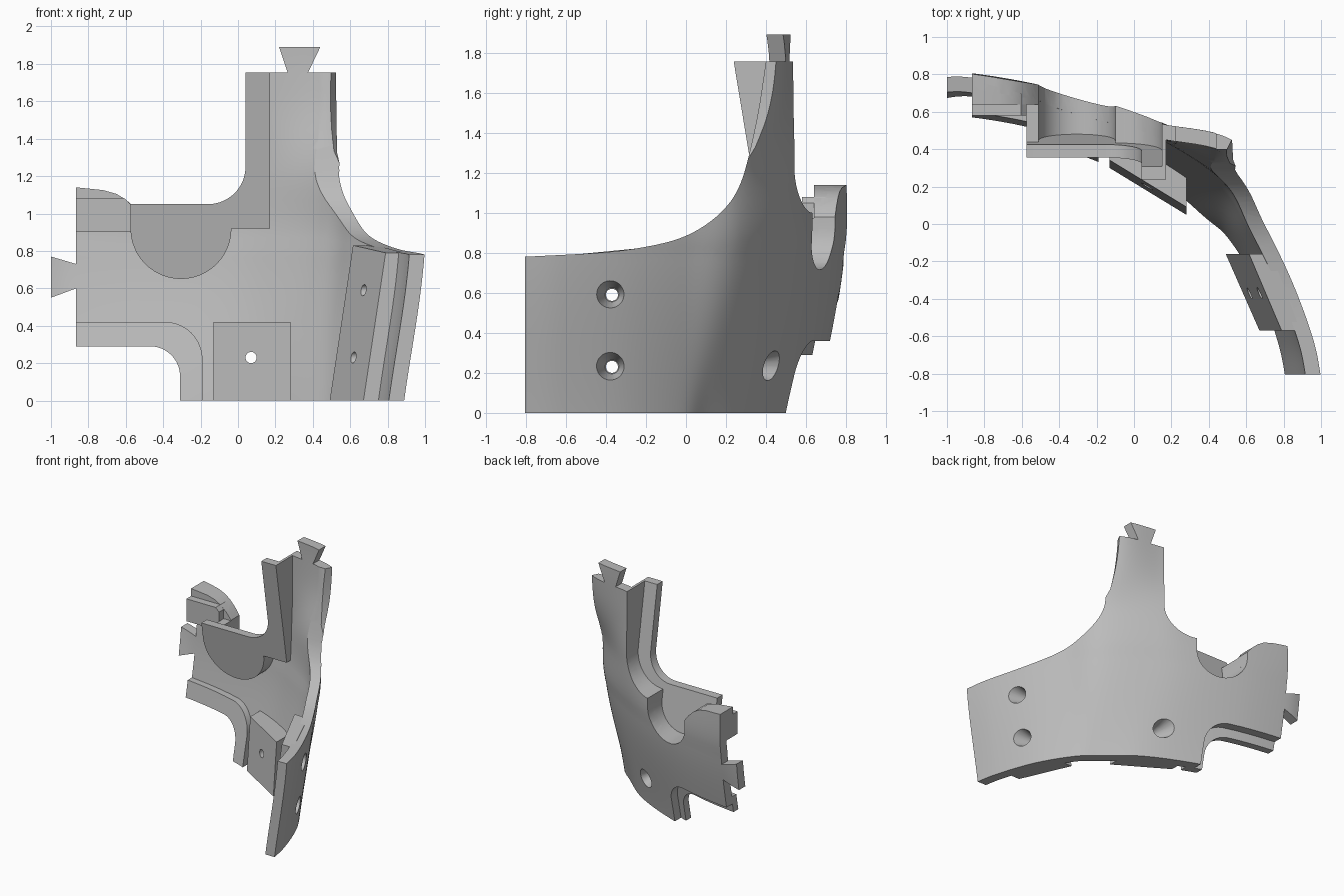
import bpy, bmesh, math
from mathutils import Vector

if "Cube" in bpy.data.objects:
    bpy.data.objects.remove(bpy.data.objects["Cube"])

grey = bpy.data.materials.new("plain_grey")
grey.use_nodes = True
grey.diffuse_color = (0.5, 0.5, 0.5, 1)
grey.node_tree.nodes["Principled BSDF"].inputs["Base Color"].default_value = (0.5, 0.5, 0.5, 1)


def make(name, bm):
    me = bpy.data.meshes.new(name)
    bm.to_mesh(me)
    bm.free()
    me.materials.append(grey)
    ob = bpy.data.objects.new(name, me)
    bpy.context.collection.objects.link(ob)
    return ob


def activate(ob):
    bpy.ops.object.select_all(action='DESELECT')
    ob.select_set(True)
    bpy.context.view_layer.objects.active = ob


def apply_mod(ob, kind, **settings):
    mod = ob.modifiers.new(kind.title(), kind)
    for key, value in settings.items():
        setattr(mod, key, value)
    activate(ob)
    bpy.ops.object.modifier_apply(modifier=mod.name)


def boolean(ob, cutter, op):
    apply_mod(ob, 'BOOLEAN', object=cutter, operation=op, solver='EXACT')


def prism(name, outline, front, back):
    """Solid between two mapped copies of a flat outline."""
    bm = bmesh.new()
    a = [bm.verts.new(front(*p)) for p in outline]
    b = [bm.verts.new(back(*p)) for p in outline]
    bm.faces.new(a)
    bm.faces.new(b[::-1])
    n = len(a)
    for i in range(n):
        bm.faces.new((a[i], b[i], b[(i + 1) % n], a[(i + 1) % n]))
    bmesh.ops.recalc_face_normals(bm, faces=bm.faces)
    return make(name, bm)


def arc(cx, cz, r, a0, a1, n=16):
    angles = [math.radians(a0 + (a1 - a0) * i / n) for i in range(n + 1)]
    return [(cx + r * math.cos(a), cz + r * math.sin(a)) for a in angles]


def spline(pts, t):
    """Smooth curve through evenly numbered points."""
    k = min(max(int(t), 0), len(pts) - 2)
    f = t - k
    p1, p2 = pts[k], pts[k + 1]
    p0 = pts[k - 1] if k > 0 else 2 * p1 - p2
    p3 = pts[k + 2] if k + 2 < len(pts) else 2 * p2 - p1
    return 0.5 * (2 * p1 + (p2 - p0) * f + (2 * p0 - 5 * p1 + 4 * p2 - p3) * f ** 2
                  + (3 * p1 - p0 - 3 * p2 + p3) * f ** 3)


# Plan curves of the outer face, from the bottom up; the last repeats above the neck
LEVELS = [0, 0.8, 1.2, 1.5, 1.76, 2.0]
CURVES = [[Vector(p) for p in row] for row in (
    [(-1.05, .65), (-.87, .65), (-.5, .58), (-.1, .44), (.2, .29),
     (.43, .1), (.57, -.03), (.735, -.3), (.85, -.62), (.9, -.87)],
    [(-1.05, .785), (-.87, .79), (-.5, .73), (-.1, .615), (.2, .475),
     (.53, .25), (.685, 0), (.84, -.3), (.96, -.62), (1.01, -.87)],
    [(-1.05, .80), (-.87, .80), (-.5, .73), (-.1, .625), (.17, .53),
     (.53, .3), (.69, .04), (.84, -.28), (.96, -.61), (1.01, -.87)],
    [(-1.05, .78), (-.87, .76), (-.5, .69), (-.1, .6), (.16, .535),
     (.527, .41), (.7, .15), (.87, -.2), (.98, -.55), (1.01, -.87)],
    [(-1.05, .75), (-.87, .73), (-.5, .66), (-.1, .59), (.15, .535),
     (.523, .45), (.7, .2), (.87, -.1), (.98, -.5), (1.01, -.87)])]
CURVES.append(CURVES[-1])


def surface(u, z):
    k = 0
    while k < len(LEVELS) - 2 and z > LEVELS[k + 1]:
        k += 1
    t = k + (z - LEVELS[k]) / (LEVELS[k + 1] - LEVELS[k])
    p = spline([spline(row, u) for row in CURVES], t)
    return (p.x, p.y, z)


def rim_height(u):
    return 0.81 + 0.007 * (9 - u) + 0.49 * math.exp(-1.7 * (u - 5) ** 0.85)


def shell(name, inset, thickness):
    """Curved wall: full height up to the neck edge, then a falling rim."""
    step, low, high, base, mid = 10, 26, 12, -0.03, rim_height(5)
    neck, last = 5 * step, 9 * step
    bm = bmesh.new()
    grid = []
    for i in range(last + 1):
        u = i / step
        top = mid if i <= neck else rim_height(u)
        heights = [base + (top - base) * j / low for j in range(low + 1)]
        if i <= neck:
            heights += [mid + 0.63 * j / high for j in range(1, high + 1)]
        grid.append([bm.verts.new(surface(u, z)) for z in heights])
    for a, b in zip(grid, grid[1:]):
        for j in range(min(len(a), len(b)) - 1):
            bm.faces.new((a[j], a[j + 1], b[j + 1], b[j]))
    bm.normal_update()
    for v, n in [(v, v.normal.copy()) for v in bm.verts]:
        v.co -= n * inset
    ob = make(name, bm)
    apply_mod(ob, 'SOLIDIFY', thickness=thickness, offset=-1, use_even_offset=True)
    return ob


def trim(ob, outline, front, back):
    cutter = prism("trim", outline, front, back)
    boolean(ob, cutter, 'INTERSECT')
    bpy.data.objects.remove(cutter)


def near_plane(x, z):
    return (x, -.805, z)


def far_plane(x, z):
    return (x, 1.5, z)


# Main wall with dovetail tabs, neck, bore notch and stepped lower corner
lip = [(-.51, .98), (-.55, 1.03), (-.6, 1.075), (-.65, 1.105), (-.72, 1.125), (-.865, 1.14)]
wall = shell("curved_wall", 0, 0.08)
trim(wall, [(1.3, 0), (1.3, 1.755), (.375, 1.755), (.44, 1.89), (.22, 1.89), (.265, 1.755), (.15, 1.755)]
     + arc(-.10, 1.25, .25, 0, -90) + arc(-.305, .92, .205, 0, -180) + lip
     + [(-.865, .73), (-1, .77), (-1, .55), (-.865, .6), (-.865, .36)]
     + arc(-.42, .19, .17, 90, 0) + [(-.25, 0)], near_plane, far_plane)

# Sweeping upper edge, cut square from the side
sweep = [Vector(p) for p in ((-.85, .778), (-.4, .803), (-.15, .84), (0, .885), (.12, .955),
                             (.21, 1.04), (.265, 1.13), (.305, 1.25), (.36, 1.5), (.4, 1.76))]
edge = [tuple(spline(sweep, i / 4)) for i in range(4 * len(sweep) - 3)]
trim(wall, [(1.2, -.1), (-.85, -.1)] + edge + [(.4, 2), (1.2, 2)],
     lambda y, z: (-1.5, y, z), lambda y, z: (1.5, y, z))

# Recessed rim behind the lower corner
rim = shell("lower_rim", 0.072, 0.06)
trim(rim, [(-.865, .29)] + arc(-.47, .13, .16, 90, 0) + [(-.31, 0), (-.19, 0)]
     + arc(-.39, .22, .2, 0, 90) + [(-.865, .42)], near_plane, far_plane)


# Front flange plate, leaning forward as it rises, and the wall joining it to the shell
def flange_y(z):
    return 0.355 - 0.165 * (z - 1.05)


def flange_front(x, z):
    return (x, flange_y(z), z)


def flange_back(x, z):
    return (x, flange_y(z) + 0.07, z)


def inside_wall(x, z):
    return (x, 0.535 - 0.27 * x, z)


disc = arc(-.305, .92, .27, 0, -180, 24)
flange = prism("flange_plate", [(.17, .92), (.17, 1.755), (.04, 1.755)] + arc(-.16, 1.25, .2, 0, -90)
               + [(-.575, 1.05)] + disc[::-1], flange_front, flange_back)
bore = prism("bore_wall", [(.17, 1.755), (.17, .92)] + disc + [(-.575, .975), (-.51, .975)]
             + arc(-.305, .92, .205, -180, 0, 24) + arc(-.10, 1.25, .25, -90, 0) + [(.15, 1.755)],
             flange_front, inside_wall)

# Block and lip at the side joint
block = prism("side_block", [(-.865, .9), (-.575, .9), (-.575, 1.05), (-.605, 1.08), (-.865, 1.08)],
              lambda x, z: (x, .58, z), inside_wall)
side_lip = prism("side_lip", [(-.865, .95), (-.51, .95)] + lip,
                 lambda x, z: (x, .64, z), inside_wall)

# Flat mounting pads
front_pad = prism("front_pad", [(-.13, 0), (.28, 0), (.28, .42), (-.13, .42)],
                  lambda x, z: (x, .22 - .61 * x + .1 * z, z),
                  lambda x, z: (x, .355 - .44 * x + .22 * z, z))
left_pad = prism("left_pad", [(-.57, 0), (-.16, 0), (-.16, .83), (-.57, .79)],
                 lambda y, z: (.42 - .44 * y + .15 * z, y, z),
                 lambda y, z: (.565 - .39 * y + .13 * z, y, z))


# Screw holes that flare towards the outside
def drill(pad, start, axis, depth):
    axis = Vector(axis)
    rot = axis.to_track_quat('Z', 'Y').to_matrix().to_4x4()
    for inner, outer, begin in ((.03, .03, -.4), (.035, .27, depth)):
        bm = bmesh.new()
        bmesh.ops.create_cone(bm, cap_ends=True, segments=32, radius1=inner, radius2=outer, depth=.8)
        bmesh.ops.transform(bm, matrix=rot, verts=bm.verts)
        bmesh.ops.translate(bm, vec=Vector(start) + axis * (begin + .4), verts=bm.verts)
        cutter = make("drill", bm)
        for ob in (wall, pad):
            boolean(ob, cutter, 'DIFFERENCE')
        bpy.data.objects.remove(cutter)


drill(front_pad, (.07, .2, .23), (0, 1, 0), .09)
for z in (.23, .59):
    drill(left_pad, (.58 + .15 * z, -.37, z), (1, 0, 0), .07)

for ob in (wall, rim, flange, bore, block, side_lip, front_pad, left_pad):
    activate(ob)
    bpy.ops.object.shade_smooth_by_angle(angle=math.radians(30))
